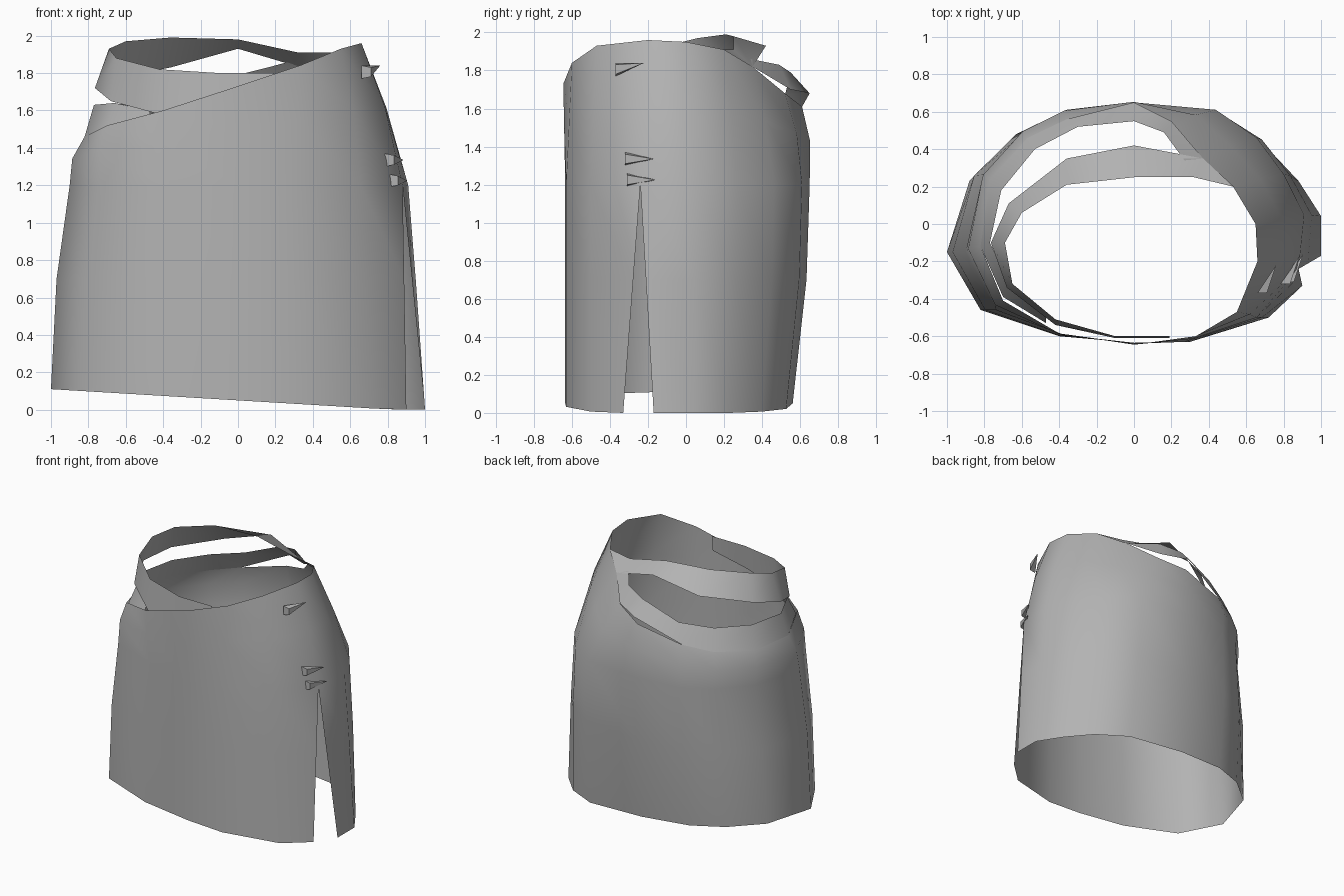
import bpy, bmesh, math
from mathutils import Vector

cloth = bpy.data.materials.new("grey_cloth")
cloth.diffuse_color = (0.45, 0.45, 0.45, 1)


def make(name, verts, faces, smooth=True):
    me = bpy.data.meshes.new(name)
    me.from_pydata([tuple(v) for v in verts], [], faces)
    me.materials.append(cloth)
    ob = bpy.data.objects.new(name, me)
    bpy.context.collection.objects.link(ob)
    bm = bmesh.new()
    bm.from_mesh(me)
    bmesh.ops.remove_doubles(bm, verts=bm.verts, dist=0.002)
    bmesh.ops.recalc_face_normals(bm, faces=bm.faces)
    bm.to_mesh(me)
    bm.free()
    bpy.ops.object.select_all(action='DESELECT')
    ob.select_set(True)
    bpy.context.view_layer.objects.active = ob
    if smooth:
        bpy.ops.object.shade_smooth_by_angle(angle=math.radians(50))
    return ob


def loft(name, columns):
    n = len(columns[0])
    verts = [v for c in columns for v in c]
    faces = [(i*n+j, i*n+n+j, i*n+n+j+1, i*n+j+1)
             for i in range(len(columns)-1) for j in range(n-1)]
    return make(name, verts, faces)


# Skirt: hem outline x, y and slanted top edge x, y, z, from slit to slit
outline = [
    (.90, -.33, .66, -.20, 1.96), (.72, -.50, .55, -.47, 1.93),
    (.30, -.63, .33, -.60, 1.84), (0, -.635, 0, -.645, 1.73),
    (-.40, -.60, -.40, -.585, 1.60), (-.82, -.46, -.70, -.41, 1.52),
    (-1.0, -.15, -.82, -.12, 1.46), (-.88, .27, -.77, .24, 1.46),
    (-.65, .50, -.57, .46, 1.48), (-.40, .62, -.36, .56, 1.52),
    (0, .66, 0, .61, 1.61), (.48, .62, .22, .52, 1.68),
    (.72, .47, .37, .35, 1.82), (.88, .27, .53, .20, 1.91),
    (1.0, .05, .65, 0, 1.95), (1.0, -.17, .66, -.20, 1.96)]
columns = []
last = len(outline) - 1
for i, (x, y, tx, ty, tz) in enumerate(outline):
    hem = max(0, .05 - .06*x)
    rings = []
    for z, sl, sr, back in ((hem, 1, 1, .85), (.7, .97, .95, .96), (1.2, .90, .91, .985)):
        px = x*(sl if x < 0 else sr)
        py = y*back if y > 0 else y
        if i in (0, last):              # slit edges close up at the tip
            t = min(z/1.2, 1)
            py = y + (-.24 - y)*t
            px = x + (.88 - x)*t
        rings.append(Vector((px, py, z)))
    top = Vector((tx, ty, tz))
    mid = rings[-1].lerp(top, .55)
    mid.x *= 1.035
    if y > 0:
        mid.y *= 1.04
    columns.append(rings + [mid, top])
loft("skirt", columns)

# Upper waist strap: top edge and bottom edge points
upper = [
    ((.19, -.60, 1.80), (.19, -.61, 1.68)), ((-.10, -.60, 1.80), (-.10, -.61, 1.62)),
    ((-.42, -.51, 1.82), (-.42, -.54, 1.58)), ((-.65, -.32, 1.88), (-.68, -.34, 1.65)),
    ((-.69, -.10, 1.93), (-.765, -.10, 1.72)), ((-.60, .06, 1.97), (-.67, .11, 1.77)),
    ((-.36, .21, 1.99), (-.36, .35, 1.83)), ((0, .25, 1.98), (0, .42, 1.93)),
    ((.32, .25, 1.91), (.37, .35, 1.82)), ((.53, .20, 1.91), (.53, .20, 1.89))]
loft("upper_strap", upper)

# Lower waist band along the back edge
lower = [
    ((-.47, -.48, 1.60), (-.47, -.53, 1.50)), ((-.66, -.34, 1.64), (-.70, -.39, 1.50)),
    ((-.77, -.10, 1.63), (-.82, -.12, 1.46)), ((-.71, .18, 1.63), (-.77, .24, 1.46)),
    ((-.53, .40, 1.64), (-.57, .46, 1.48)), ((-.30, .52, 1.67), (-.36, .56, 1.52)),
    ((0, .55, 1.79), (0, .65, 1.68)), ((.16, .49, 1.83), (.20, .55, 1.70)),
    ((.27, .34, 1.86), (.37, .35, 1.82))]
loft("lower_band", lower)

# Three pointed clips on the right side
for k, (x, y, z, rise) in enumerate(((.66, -.37, 1.77, .07), (.785, -.32, 1.30, .035),
                                     (.805, -.31, 1.19, .035))):
    base = [(x, y, z), (x+.05, y, z+.01), (x+.05, y, z+.06), (x, y, z+.07)]
    tip = (x+.10, y+.15, z+rise)
    make(f"clip_{k+1}", base + [tip],
         [(0, 1, 2, 3), (0, 4, 1), (1, 4, 2), (2, 4, 3), (3, 4, 0)], False)
